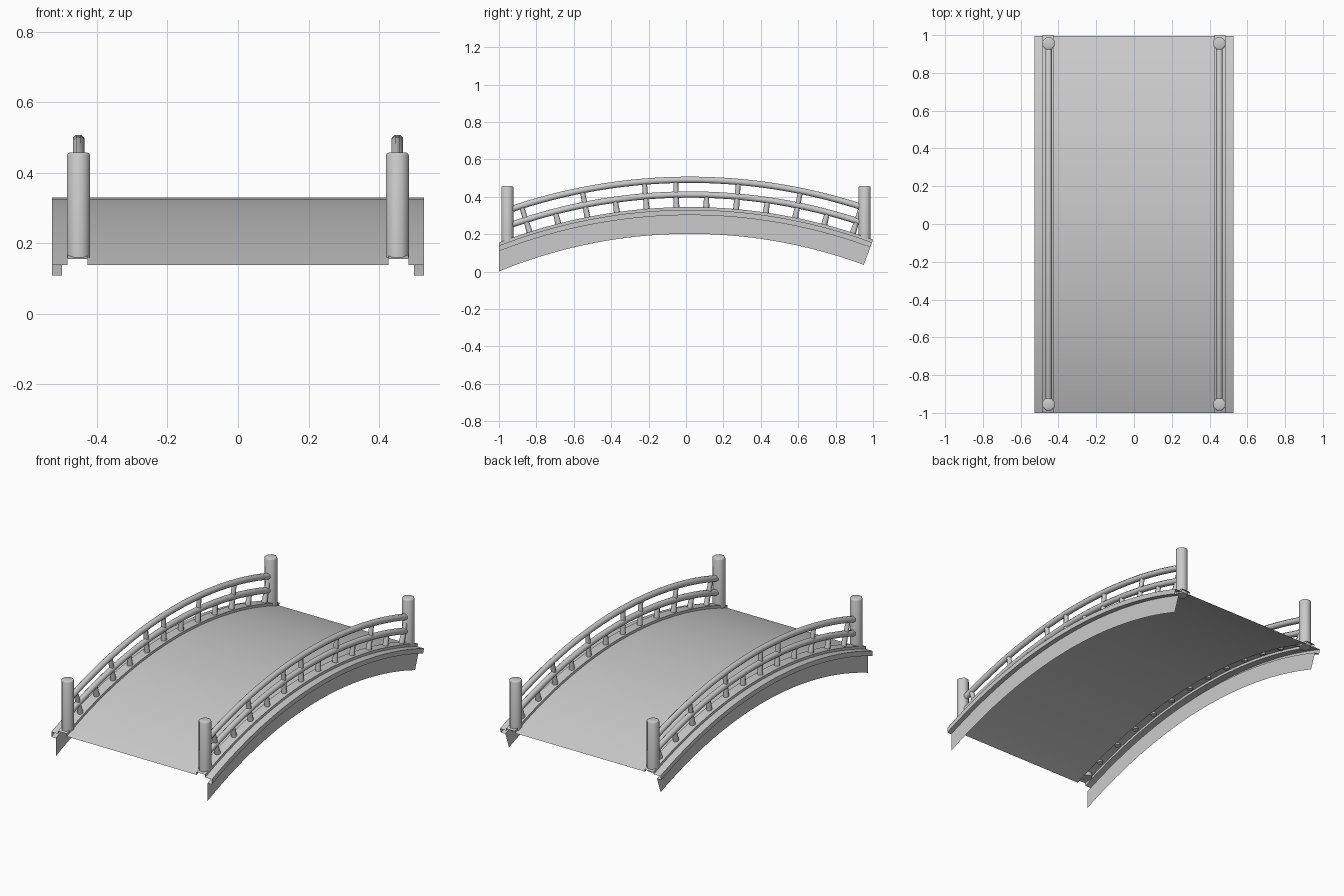
import bpy, bmesh
from math import sin, cos, asin, pi
from mathutils import Vector, Matrix

if "Cube" in bpy.data.objects:
    bpy.data.objects.remove(bpy.data.objects["Cube"])

# The bridge is an arc about an axis parallel to x
CY, CZ, R = 0.02, -2.489, 2.819
RAIL_X = 0.452


def arc(x, r, a):
    return Vector((x, CY + r * sin(a), CZ + r * cos(a)))


def finish(bm, name, angle=40):
    mesh = bpy.data.meshes.new(name)
    bm.to_mesh(mesh)
    bm.free()
    ob = bpy.data.objects.new(name, mesh)
    bpy.context.collection.objects.link(ob)
    bpy.ops.object.select_all(action='DESELECT')
    ob.select_set(True)
    bpy.context.view_layer.objects.active = ob
    bpy.ops.object.shade_smooth_by_angle(angle=angle * pi / 180)
    return ob


def sweep(bm, profile, a0, a1, steps, closed=False):
    # profile points are (x, radius)
    rows = []
    for i in range(steps + 1):
        a = a0 + (a1 - a0) * i / steps
        rows.append([bm.verts.new(arc(x, r, a)) for x, r in profile])
    n = len(profile)
    for p, q in zip(rows, rows[1:]):
        for j in range(n if closed else n - 1):
            k = (j + 1) % n
            bm.faces.new((p[j], p[k], q[k], q[j]))
    if closed:
        bm.faces.new(rows[0][::-1])
        bm.faces.new(rows[-1])


# Deck sheet: walkway, raised rail strip, outer lip and hanging side panel
half = [(0.427, 0), (0.427, 0.015), (0.484, 0.015), (0.484, 0),
        (0.528, 0), (0.528, -0.028), (0.499, -0.028), (0.499, -0.128)]
right = [(x, R + d) for x, d in half]
profile = [(-x, r) for x, r in reversed(right)] + right
bm = bmesh.new()
sweep(bm, profile, -0.40, asin(0.98 / (R + 0.015)), 40)
# front end is cut upright, back end stays square to the arc
bmesh.ops.bisect_plane(bm, geom=bm.verts[:] + bm.edges[:] + bm.faces[:],
                       plane_co=(0, -1, 0), plane_no=(0, 1, 0), clear_inner=True)
finish(bm, "deck", 30)

LONG = {0, 2, 4, 5, 7, 9, 11}
for side, sx in (("left", -RAIL_X), ("right", RAIL_X)):
    # Curved hand rails
    for part, d in (("top_rail", 0.161), ("middle_rail", 0.082)):
        ring = [(sx + 0.018 * cos((j + 0.5) * pi / 4),
                 R + d + 0.018 * sin((j + 0.5) * pi / 4)) for j in range(8)]
        bm = bmesh.new()
        sweep(bm, ring, asin(-0.965 / (R + d)), asin(0.925 / (R + d)), 32, True)
        bmesh.ops.recalc_face_normals(bm, faces=bm.faces[:])
        finish(bm, side + "_" + part, 50)

    # Balusters square to the arc; some reach the top rail
    bm = bmesh.new()
    for i in range(12):
        a = -0.307 + 0.62 * i / 11
        spans = [(0.003, 0.082, 0.017, 0.013)]
        if i in LONG:
            spans.append((0.082, 0.161, 0.014, 0.013))
        for lo, hi, r1, r2 in spans:
            m = Matrix.Translation(arc(sx, R + (lo + hi) / 2, a)) @ Matrix.Rotation(-a, 4, 'X')
            bmesh.ops.create_cone(bm, cap_ends=True, segments=8, radius1=r1,
                                  radius2=r2, depth=hi - lo, matrix=m)
    finish(bm, side + "_balusters", 50)

    # Upright end posts with a softened top
    for end, y in (("front", -0.955), ("back", 0.955)):
        bm = bmesh.new()
        turn = Matrix.Rotation(pi / 8, 4, 'Z')
        bmesh.ops.create_cone(bm, cap_ends=True, segments=8, radius1=0.035, radius2=0.035,
                              depth=0.298, matrix=Matrix.Translation((sx, y, 0.308)) @ turn)
        rim = [e for e in bm.edges if all(v.co.z > 0.4 for v in e.verts)]
        bmesh.ops.bevel(bm, geom=rim, offset=0.008, segments=2, profile=0.5, affect='EDGES')
        finish(bm, side + "_" + end + "_post", 50)
